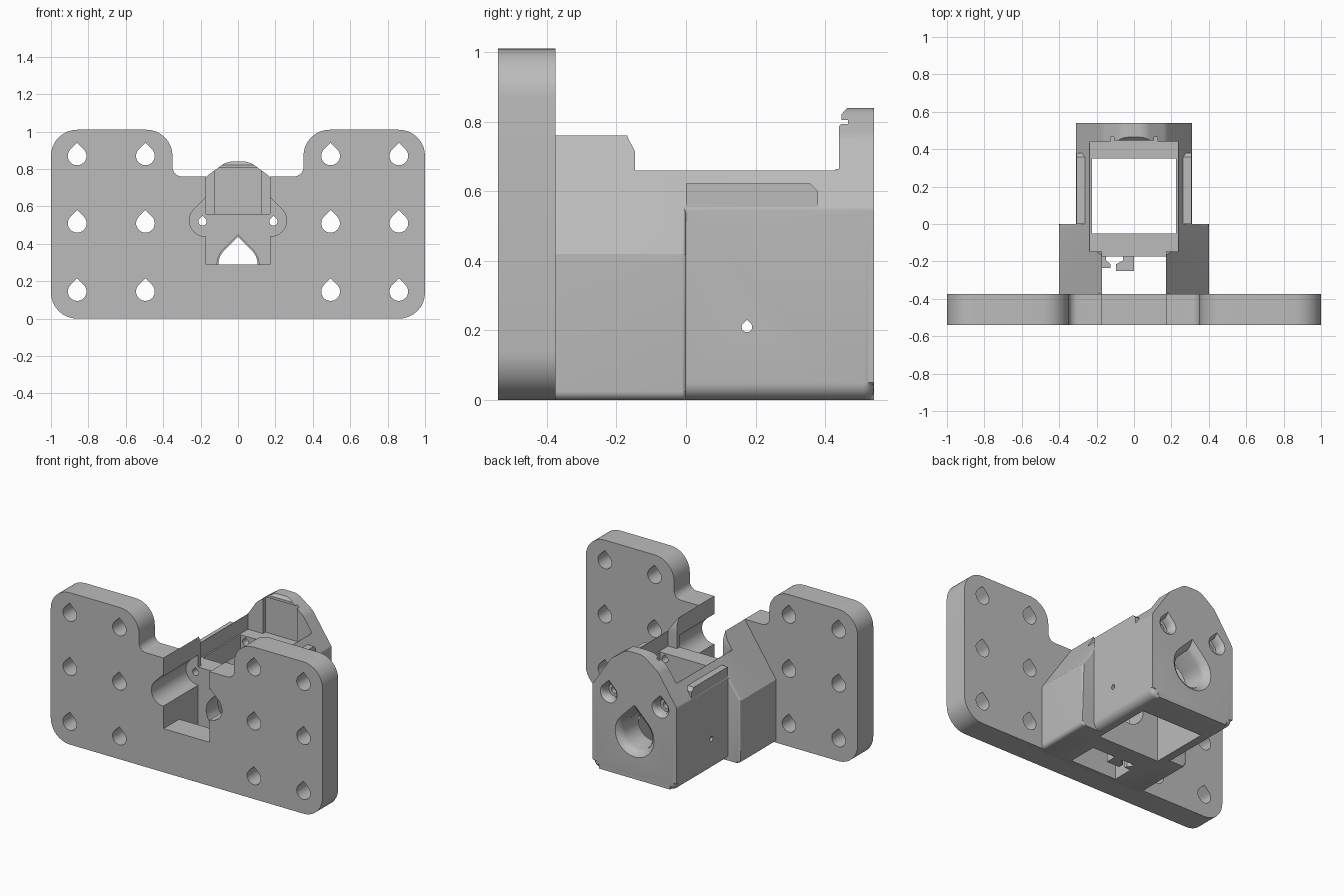
import bpy, bmesh, math
from mathutils import Vector

old = bpy.data.objects.get("Cube")
if old:
    bpy.data.objects.remove(old, do_unlink=True)

grey = bpy.data.materials.new("plain_grey")
grey.use_nodes = True
COLOUR = (0.5, 0.5, 0.5, 1)
grey.diffuse_color = COLOUR
for node in grey.node_tree.nodes:
    if node.type == "BSDF_PRINCIPLED":
        node.inputs["Base Color"].default_value = COLOUR


def rounded(corners, steps=8):
    """Outline from (u, v, radius) corners, with each corner filleted."""
    out = []
    for i, (u, v, r) in enumerate(corners):
        p = Vector((u, v))
        if r == 0:
            out.append(p)
            continue
        a = (Vector(corners[i - 1][:2]) - p).normalized()
        b = (Vector(corners[(i + 1) % len(corners)][:2]) - p).normalized()
        half = a.angle(b) / 2
        centre = p + (a + b).normalized() * r / math.sin(half)
        start = p + a * r / math.tan(half) - centre
        end = p + b * r / math.tan(half) - centre
        sweep = start.angle_signed(end)
        for k in range(steps + 1):
            t = -sweep * k / steps
            c, s = math.cos(t), math.sin(t)
            out.append(centre + Vector((start.x * c - start.y * s, start.x * s + start.y * c)))
    return out


def symmetric(right):
    """Closed profile from its +u half, listed bottom to top."""
    return rounded(right + [(-u, v, r) for u, v, r in reversed(right)])


def rect(u0, u1, v0, v1):
    return [(u0, v0), (u1, v0), (u1, v1), (u0, v1)]


def teardrop(u, v, r):
    """Circle with a pointed 45 degree roof."""
    arc = [math.radians(135 + 270 * k / 24) for k in range(25)]
    return [(u + r * math.cos(t), v + r * math.sin(t)) for t in arc] + [(u, v + r * math.sqrt(2))]


def loft(name, rings, axis="y", bevel=0):
    """Solid through (outline, depth) rings; bevel rounds the far end."""
    place = {"y": lambda u, v, d: (u, d, v),
             "x": lambda u, v, d: (d, u, v),
             "z": lambda u, v, d: (u, v, d)}[axis]
    bm = bmesh.new()
    loops = [[bm.verts.new(place(u, v, d)) for u, v in pts] for pts, d in rings]
    bm.faces.new(loops[0])
    end = bm.faces.new(loops[-1])
    for a, b in zip(loops, loops[1:]):
        for i in range(len(a)):
            bm.faces.new((a[i - 1], a[i], b[i], b[i - 1]))
    if bevel:
        bmesh.ops.bevel(bm, geom=list(end.edges), offset=bevel, segments=6,
                        profile=0.5, affect="EDGES", clamp_overlap=True)
    bmesh.ops.recalc_face_normals(bm, faces=bm.faces[:])
    mesh = bpy.data.meshes.new(name)
    bm.to_mesh(mesh)
    bm.free()
    mesh.materials.append(grey)
    ob = bpy.data.objects.new(name, mesh)
    bpy.context.collection.objects.link(ob)
    return ob


def prism(name, pts, d0, d1, axis="y", bevel=0):
    return loft(name, [(pts, d0), (pts, d1)], axis, bevel)


def combine(target, other, operation):
    other.hide_render = True
    mod = target.modifiers.new(operation, "BOOLEAN")
    mod.operation, mod.solver, mod.object = operation, "EXACT", other
    bpy.context.view_layer.objects.active = target
    bpy.ops.object.modifier_apply(modifier=mod.name)
    bpy.data.objects.remove(other, do_unlink=True)


def smooth(ob):
    bpy.ops.object.select_all(action="DESELECT")
    ob.select_set(True)
    bpy.context.view_layer.objects.active = ob
    bpy.ops.object.shade_smooth_by_angle(angle=math.radians(30))


def slope(x):
    """Height of the slanted flank shared by shoulder and housing."""
    return 0.42 + (0.4 - x) * 1.478


# Mounting plate with a notched top edge
body = prism("bracket_body", symmetric([
    (1, 0, 0.14), (1, 1.01, 0.14), (0.35, 1.01, 0.14), (0.35, 0.76, 0.05)]), -0.54, -0.375)

# Wide shoulder behind the plate
shoulder = prism("shoulder", symmetric([
    (0.4, 0, 0.025), (0.4, 0.42, 0), (0.17, slope(0.17), 0)]), -0.4, 0, bevel=0.012)
combine(body, shoulder, "UNION")

# Housing with a domed end cap
housing = prism("housing", symmetric([
    (0.31, 0, 0.05), (0.31, slope(0.31), 0.03), (0.17, slope(0.17), 0.1),
    (0.06, 0.84, 0.1)]), -0.02, 0.54, bevel=0.04)
combine(body, housing, "UNION")

# Stepped top line of the walls and cap
cuts = [prism("top_step", [
    (-0.168, 1.2), (-0.168, 0.756), (-0.147, 0.715), (-0.147, 0.66), (0.43, 0.66),
    (0.43, 0.775), (0.447, 0.795), (0.447, 0.822), (0.467, 0.843), (0.467, 1.2)],
    -0.6, 0.6, axis="x")]

# Inner cavities: x range, y range, z range
for name, xs, ys, zs in [
        ("entry_channel", 0.17, (-0.6, -0.175), (0.29, 1.1)),
        ("cable_well", 0.17, (-0.375, -0.175), (-0.1, 0.4)),
        ("entry_sill", 0.17, (-0.2, -0.1), (0.56, 1.1)),
        ("upper_pocket", 0.235, (-0.147, 0.44), (0.56, 1.1)),
        ("lower_pocket", 0.225, (-0.05, 0.35), (-0.1, 0.7)),
        ("cap_recess", 0.125, (0.4, 0.466), (0.56, 0.805))]:
    cuts.append(prism(name, rect(-xs, xs, *ys), *zs, axis="z"))

# Screw channels, screw holes and their counterbores
for side in (-1, 1):
    cuts.append(prism("screw_channel", teardrop(side * 0.175, 0.525, 0.085), -0.6, -0.175))
    cuts.append(prism("screw_hole", teardrop(side * 0.19, 0.52, 0.022), -0.3, 0.6))
    cuts.append(loft("counterbore", [
        (teardrop(side * 0.19, 0.52, r), y)
        for y, r in ((0.48, 0.042), (0.515, 0.042), (0.53, 0.05), (0.545, 0.068))]))

# Central sight holes, flared at the back face
cuts.append(prism("front_wall_hole", teardrop(0, 0.29, 0.112), -0.3, 0.1))
cuts.append(loft("cap_hole", [
    (teardrop(0, 0.29, r), y)
    for y, r in ((0.3, 0.105), (0.49, 0.105), (0.51, 0.111), (0.525, 0.122), (0.545, 0.15))]))

# Pin hole through both side walls
cuts.append(prism("pin_hole", teardrop(0.175, 0.21, 0.015), -0.5, 0.5, axis="x"))

# Plate mounting holes
for x in (-0.86, -0.495, 0.495, 0.86):
    for z in (0.145, 0.51, 0.87):
        cuts.append(prism("mounting_hole", teardrop(x, z, 0.05), -0.6, -0.3))

for cutter in cuts:
    combine(body, cutter, "DIFFERENCE")
smooth(body)

# Raised ledges along the housing flanks
for name, side in (("left_ledge", 1), ("right_ledge", -1)):
    prism(name, [(0, 0.54), (0.38, 0.54), (0.38, 0.6), (0.357, 0.623), (0, 0.623)],
          side * 0.262, side * 0.308, axis="x")

# Slotted cable clip in the well
clip = prism("cable_clip", rect(-0.17, 0, -0.25, -0.175), 0, 0.13, axis="z")
slot = prism("clip_slot", [
    (-0.15, -0.17), (-0.15, -0.195), (-0.125, -0.215), (-0.125, -0.235), (-0.17, -0.235),
    (-0.17, -0.26), (-0.095, -0.26), (-0.095, -0.215), (-0.06, -0.195), (-0.06, -0.17)],
    -0.1, 0.3, axis="z")
combine(clip, slot, "DIFFERENCE")
